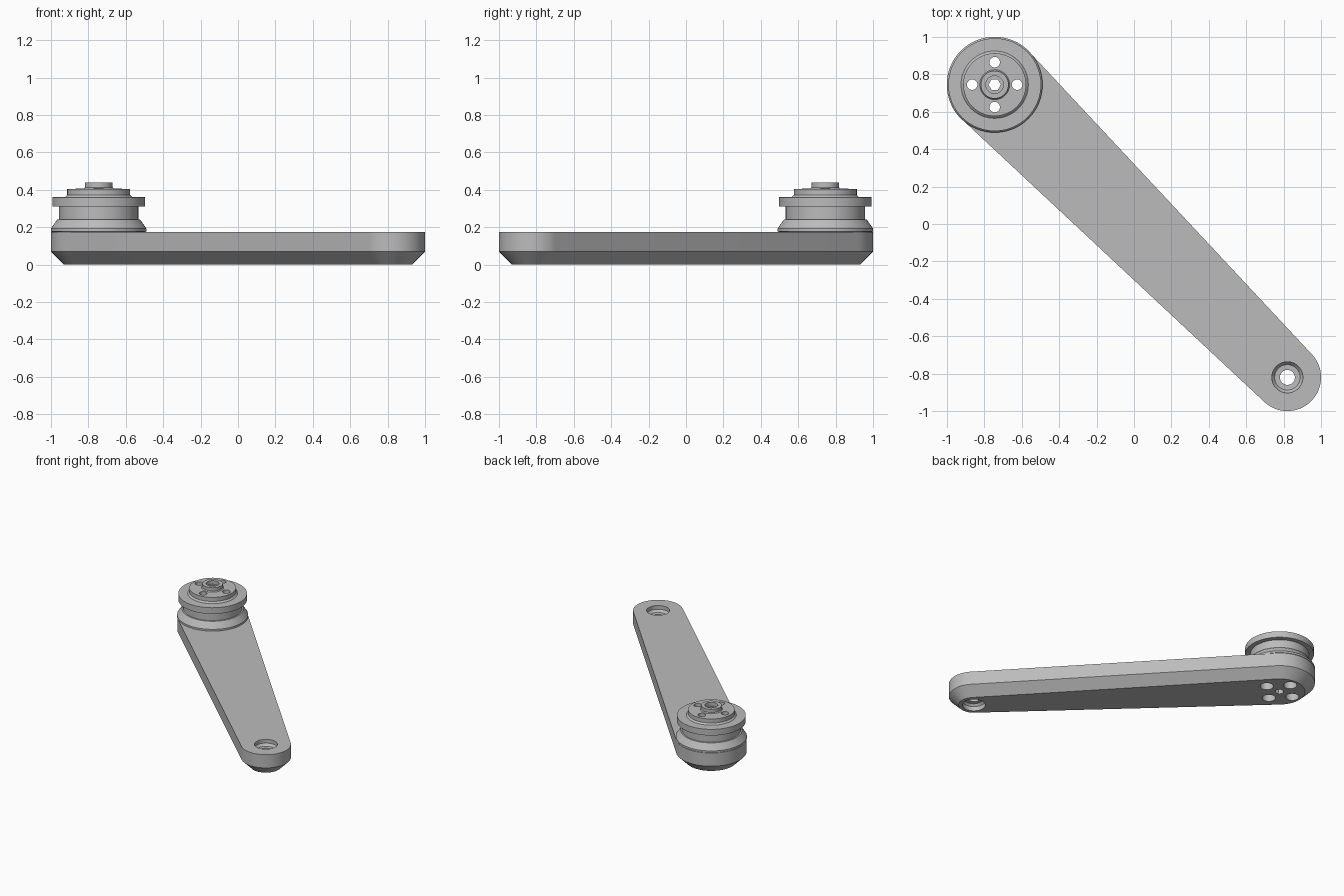
import bpy, bmesh, math
from math import pi, cos, sin, sqrt

if "Cube" in bpy.data.objects:
    bpy.data.objects.remove(bpy.data.objects["Cube"])

HUB = (-0.745, 0.745)    # large end centre
TIP = (0.82, -0.82)      # small end centre
R_HUB, R_TIP = 0.255, 0.18

grey = bpy.data.materials.new("grey metal")
grey.diffuse_color = (0.5, 0.5, 0.5, 1)
grey.use_nodes = True
grey.node_tree.nodes["Principled BSDF"].inputs["Base Color"].default_value = grey.diffuse_color


def finish(name, bm):
    bmesh.ops.recalc_face_normals(bm, faces=bm.faces)
    me = bpy.data.meshes.new(name)
    bm.to_mesh(me)
    bm.free()
    me.materials.append(grey)
    ob = bpy.data.objects.new(name, me)
    bpy.context.collection.objects.link(ob)
    return ob


def loft(name, rings):
    """Closed solid from rings that all have the same point count."""
    bm = bmesh.new()
    loops = [[bm.verts.new(p) for p in ring] for ring in rings]
    n = len(loops[0])
    for a, b in zip(loops, loops[1:]):
        for i in range(n):
            j = (i + 1) % n
            bm.faces.new((a[i], a[j], b[j], b[i]))
    bm.faces.new(loops[0][::-1])
    bm.faces.new(loops[-1])
    return finish(name, bm)


def turned(name, centre, profile, seg=64):
    """Solid of revolution from (radius, z) pairs, bottom to top."""
    return loft(name, [[(centre[0] + r * cos(2 * pi * i / seg),
                         centre[1] + r * sin(2 * pi * i / seg), z)
                        for i in range(seg)] for r, z in profile])


def arm_ring(inset, z, seg=40):
    """Two end arcs joined by their common tangents."""
    dx, dy = TIP[0] - HUB[0], TIP[1] - HUB[1]
    axis = math.atan2(dy, dx)
    t = math.acos((R_HUB - R_TIP) / sqrt(dx * dx + dy * dy))
    pts = []
    for c, r, start, sweep in ((TIP, R_TIP, axis - t, 2 * t),
                               (HUB, R_HUB, axis + t, 2 * pi - 2 * t)):
        for i in range(seg + 1):
            a = start + sweep * i / seg
            pts.append((c[0] + (r - inset) * cos(a), c[1] + (r - inset) * sin(a), z))
    return pts


def combine(target, other, operation):
    mod = target.modifiers.new(operation, 'BOOLEAN')
    mod.operation = operation
    mod.solver = 'EXACT'
    mod.object = other
    bpy.context.view_layer.objects.active = target
    bpy.ops.object.modifier_apply(modifier=mod.name)
    bpy.data.objects.remove(other)


# Tapered arm with a chamfered underside
arm = loft("crank_arm", [arm_ring(0.07, 0), arm_ring(0, 0.07), arm_ring(0, 0.175)])

# Stepped, grooved hub
hub = turned("hub", HUB, [
    (0.24, 0.15), (0.24, 0.17), (0.256, 0.178), (0.256, 0.192), (0.222, 0.24),
    (0.212, 0.241), (0.212, 0.31), (0.248, 0.311), (0.248, 0.36),
    (0.18, 0.361), (0.168, 0.373), (0.168, 0.405),
    (0.08, 0.406), (0.074, 0.413), (0.074, 0.438)])
combine(arm, hub, 'UNION')

# Centre bore: round seat above a hexagonal through hole
cutters = [turned("bore_seat", HUB, [(0.047, 0.41), (0.047, 0.5)], 32),
           turned("hex_bore", HUB, [(0.033, -0.1), (0.033, 0.46)], 6)]
# Four bolt holes, wider from below
for k in range(4):
    a = k * pi / 2
    c = (HUB[0] + 0.12 * cos(a), HUB[1] + 0.12 * sin(a))
    cutters.append(turned("bolt_hole", c, [(0.048, -0.1), (0.048, 0.15),
                                           (0.028, 0.151), (0.028, 0.5)], 32))
# Seats on both sides of the small end, with a through hole
cutters.append(turned("tip_hole", TIP, [
    (0.083, -0.1), (0.083, 0.035), (0.068, 0.05), (0.04, 0.051),
    (0.04, 0.125), (0.068, 0.126), (0.083, 0.145), (0.083, 0.3)], 48))
for cutter in cutters:
    combine(arm, cutter, 'DIFFERENCE')

# Smooth the round sides and keep the machined edges crisp
bpy.ops.object.select_all(action='DESELECT')
arm.select_set(True)
bpy.context.view_layer.objects.active = arm
bpy.ops.object.shade_smooth_by_angle(angle=math.radians(25))
